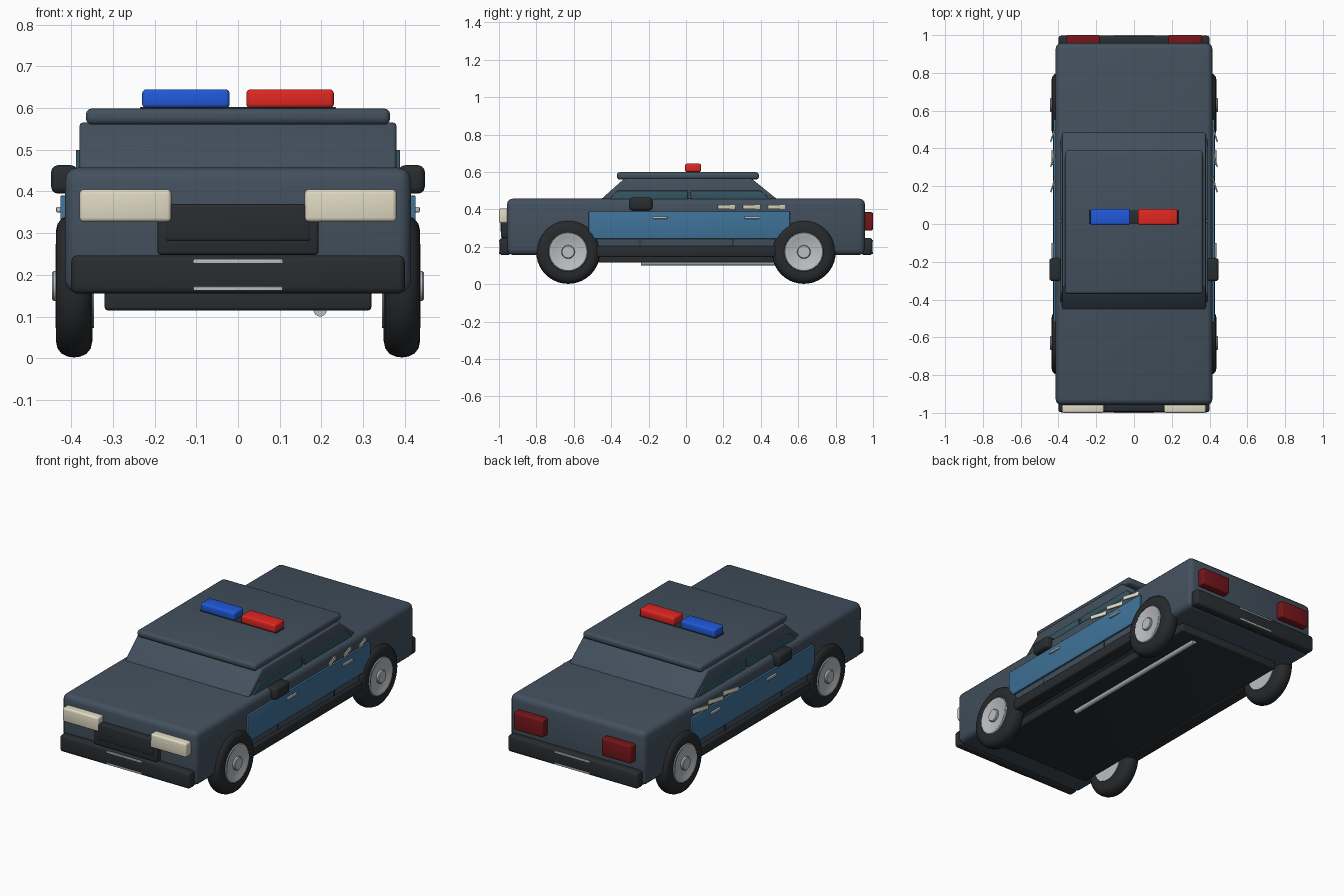
import bpy, bmesh, math
from mathutils import Matrix, Vector

if "Cube" in bpy.data.objects:
    bpy.data.objects.remove(bpy.data.objects["Cube"])


def material(name, r, g, b):
    m = bpy.data.materials.new(name)
    m.diffuse_color = (r, g, b, 1)
    m.use_nodes = True
    m.node_tree.nodes["Principled BSDF"].inputs["Base Color"].default_value = m.diffuse_color
    return m


NAVY = material("navy_paint", 0.055, 0.08, 0.11)
BLUE = material("blue_paint", 0.05, 0.17, 0.32)
GLASS = material("glass", 0.035, 0.09, 0.12)
BLACK = material("black_trim", 0.022, 0.026, 0.03)
RUBBER = material("rubber", 0.02, 0.022, 0.025)
CHROME = material("chrome", 0.5, 0.52, 0.54)
CREAM = material("cream_lens", 0.75, 0.7, 0.55)
DARK_RED = material("tail_lens", 0.18, 0.008, 0.01)
RED = material("red_beacon", 0.75, 0.02, 0.015)
BEACON = material("blue_beacon", 0.015, 0.1, 0.7)


def finish(name, bm, mat, bevel=0, segments=3):
    """Bevel all sharp edges, make the object, shade it smooth by angle."""
    bmesh.ops.recalc_face_normals(bm, faces=bm.faces)
    if bevel:
        sharp = [e for e in bm.edges if e.calc_face_angle(0) > 0.3]
        bmesh.ops.bevel(bm, geom=sharp, offset=bevel, segments=segments,
                        profile=0.5, affect='EDGES', clamp_overlap=True)
    mesh = bpy.data.meshes.new(name)
    bm.to_mesh(mesh)
    bm.free()
    mesh.materials.append(mat)
    ob = bpy.data.objects.new(name, mesh)
    bpy.context.collection.objects.link(ob)
    bpy.ops.object.select_all(action='DESELECT')
    bpy.context.view_layer.objects.active = ob
    ob.select_set(True)
    bpy.ops.object.shade_smooth_by_angle(angle=math.radians(35))
    return ob


def box(name, x, y, z, mat, bevel=0.005, turn=0):
    """Box from (min, max) pairs, optionally turned about its own z axis."""
    mid = Vector([(p[0] + p[1]) / 2 for p in (x, y, z)])
    size = [abs(p[1] - p[0]) for p in (x, y, z)]
    bm = bmesh.new()
    mat4 = Matrix.Translation(mid) @ Matrix.Rotation(turn, 4, 'Z') @ Matrix.Diagonal((*size, 1))
    bmesh.ops.create_cube(bm, size=1, matrix=mat4)
    return finish(name, bm, mat, bevel)


def prism(name, profile, x, mat, bevel=0.004):
    """Extrude a (y, z) profile along x."""
    bm = bmesh.new()
    face = bm.faces.new([bm.verts.new((x[0], py, pz)) for py, pz in profile])
    out = bmesh.ops.extrude_face_region(bm, geom=[face])
    bmesh.ops.translate(bm, vec=(x[1] - x[0], 0, 0),
                        verts=[v for v in out["geom"] if isinstance(v, bmesh.types.BMVert)])
    return finish(name, bm, mat, bevel)


def lathe(name, profile, centre, s, mat, sides=40):
    """Turn an (x, radius) profile around the axle at centre = (y, z)."""
    bm = bmesh.new()
    rings = []
    for px, r in profile:
        rings.append([bm.verts.new((s * px, centre[0] + r * math.cos(2 * math.pi * i / sides),
                                    centre[1] + r * math.sin(2 * math.pi * i / sides)))
                      for i in range(sides)])
    for a, b in zip(rings, rings[1:]):
        for i in range(sides):
            j = (i + 1) % sides
            bm.faces.new((a[i], a[j], b[j], b[i]))
    bm.faces.new(rings[0])
    bm.faces.new(rings[-1])
    return finish(name, bm, mat)


# Main shell, cabin, roof and floor
box("body", (-0.415, 0.415), (-0.957, 0.957), (0.157, 0.457), NAVY, 0.03)
prism("cabin", [(-0.47, 0.44), (-0.33, 0.565), (0.35, 0.565), (0.505, 0.44)],
      (-0.38, 0.38), NAVY, 0.008)
box("roof", (-0.365, 0.365), (-0.37, 0.39), (0.56, 0.599), NAVY, 0.015)
box("floor_pan", (-0.32, 0.32), (-0.78, 0.78), (0.115, 0.17), BLACK, 0.008)

# Light bar
box("beacon_base", (-0.235, 0.235), (0.0, 0.075), (0.59, 0.603), BLACK, 0.003)
box("blue_light", (-0.23, -0.02), (-0.005, 0.08), (0.6, 0.645), BEACON, 0.01)
box("red_light", (0.02, 0.23), (-0.005, 0.08), (0.6, 0.645), RED, 0.01)

# Grille
box("grille", (-0.193, 0.193), (-0.99, -0.94), (0.248, 0.34), BLACK, 0.008)
box("grille_top", (-0.175, 0.175), (-0.993, -0.94), (0.28, 0.37), BLACK, 0.008)

# Bumpers with chrome strips, front and rear
for s, end in ((-1, "front"), (1, "rear")):
    box(end + "_bumper", (-0.4, 0.4), (s * 0.94, s * 0.997), (0.155, 0.247), BLACK, 0.015)
    for z in (0.167, 0.232):
        box(end + "_bumper_strip", (-0.107, 0.107), (s * 0.98, s * 1.0),
            (z - 0.005, z + 0.005), CHROME, 0.002)

# Exhaust pipe under the floor
bm = bmesh.new()
bmesh.ops.create_cone(bm, cap_ends=True, segments=16, radius1=0.016, radius2=0.016, depth=0.97,
                      matrix=Matrix.Translation((0.197, 0.245, 0.116)) @ Matrix.Rotation(math.pi / 2, 4, 'X'))
finish("exhaust_pipe", bm, CHROME)

TYRE = [(0.349, 0.09), (0.349, 0.13), (0.353, 0.149), (0.363, 0.162), (0.378, 0.169),
        (0.393, 0.171), (0.408, 0.169), (0.423, 0.162), (0.433, 0.149), (0.437, 0.13),
        (0.435, 0.105), (0.428, 0.1)]
RIM = [(0.345, 0.08), (0.345, 0.1), (0.434, 0.104), (0.438, 0.1), (0.438, 0.09), (0.433, 0.082)]
HUB = [(0.42, 0.036), (0.442, 0.036), (0.446, 0.032)]

for s, side in ((-1, "left"), (1, "right")):
    def sx(a, b):
        return (s * a, s * b)

    # Lamps
    box(side + "_headlight", sx(0.16, 0.38), (-1.0, -0.945), (0.327, 0.405), CREAM, 0.01)
    box(side + "_tail_light", sx(0.18, 0.36), (0.945, 1.0), (0.288, 0.385), DARK_RED, 0.008)

    # Door panel, sill and seams
    box(side + "_door_panel", sx(0.40, 0.426), (-0.52, 0.555), (0.243, 0.39), BLUE, 0.003)
    box(side + "_sill", sx(0.35, 0.428), (-0.5, 0.5), (0.145, 0.205), BLACK, 0.01)
    for y in (-0.245, 0.25):
        box(side + "_door_seam", sx(0.40, 0.418), (y - 0.003, y + 0.003), (0.2, 0.25), BLACK, 0)
    for y in (-0.14, 0.353):
        box(side + "_door_handle", sx(0.41, 0.436), (y - 0.04, y + 0.04), (0.35, 0.363), CHROME, 0.003)

    # Side windows
    prism(side + "_front_window", [(-0.42, 0.45), (-0.365, 0.5), (0.01, 0.5), (0.01, 0.45)],
          sx(0.37, 0.389), GLASS, 0.003)
    prism(side + "_rear_window", [(0.03, 0.45), (0.02, 0.5), (0.40, 0.5), (0.455, 0.45)],
          sx(0.37, 0.389), GLASS, 0.003)

    # Mirror
    box(side + "_mirror", sx(0.385, 0.448), (-0.303, -0.18), (0.395, 0.463), BLACK, 0.016)

    # Slanted pale fins on the rear quarter
    for y in (0.216, 0.35, 0.483):
        box(side + "_fin", sx(0.422, 0.43), (y - 0.05, y + 0.05), (0.401, 0.424), CREAM, 0.003,
            turn=s * 0.3)

    # Wheels
    for y, end in ((-0.63, "front"), (0.63, "rear")):
        name = f"{end}_{side}_"
        lathe(name + "tyre", TYRE, (y, 0.173), s, RUBBER)
        lathe(name + "rim", RIM, (y, 0.173), s, CHROME)
        lathe(name + "hub", HUB, (y, 0.173), s, CHROME, 20)
